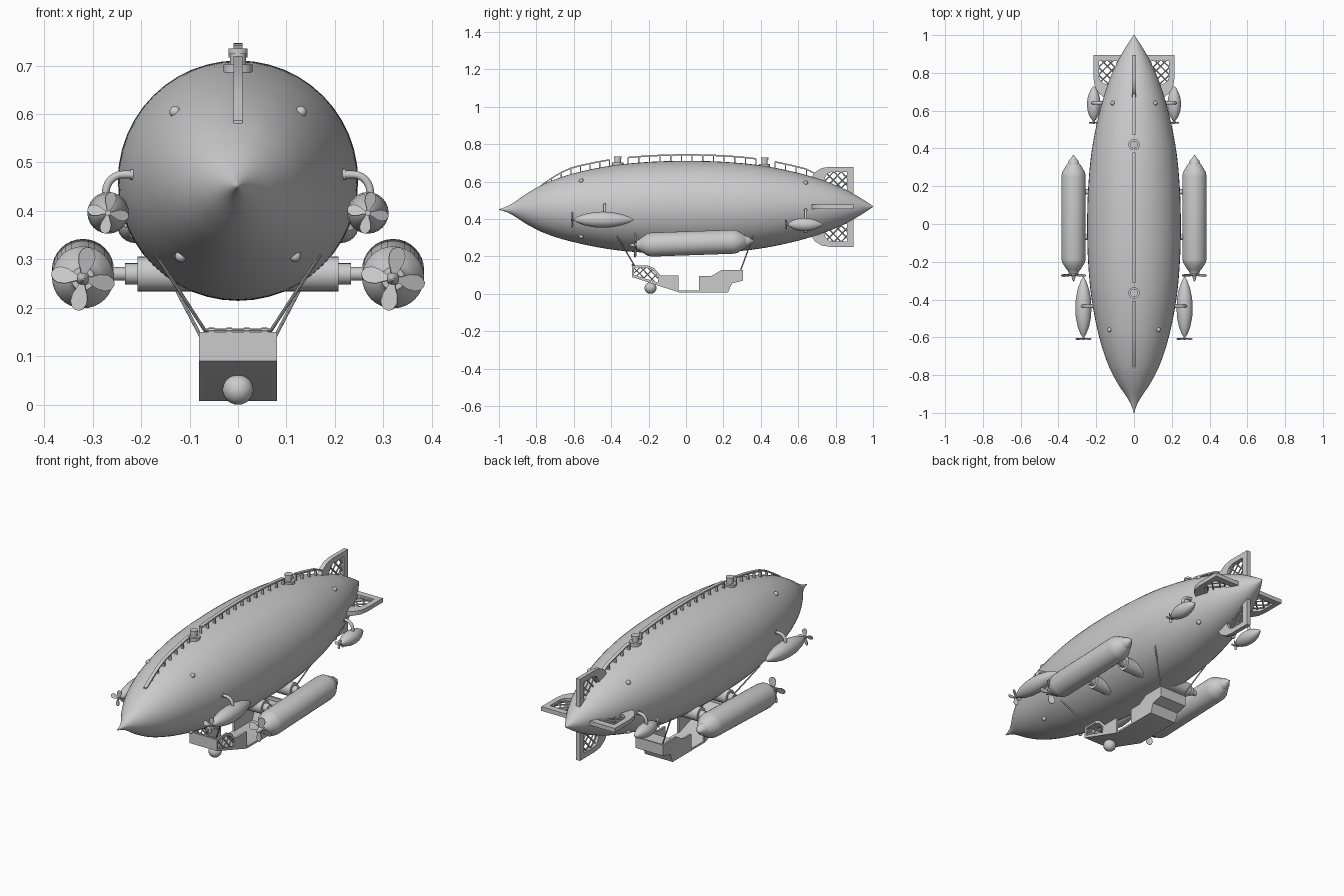
import bpy, bmesh, math
from mathutils import Vector, Matrix

if "Cube" in bpy.data.objects:
    bpy.data.objects.remove(bpy.data.objects["Cube"])

HULL = [(-1, .002), (-.96, .014), (-.92, .036), (-.85, .083), (-.75, .135), (-.6, .184), (-.4, .224),
        (-.2, .243), (0, .248), (.2, .242), (.4, .222), (.6, .181), (.75, .135), (.85, .092), (.94, .042), (1, .002)]


def hull_r(y):
    n = len(HULL)
    slope = lambda i: ((HULL[min(i + 1, n - 1)][1] - HULL[max(i - 1, 0)][1]) /
                       (HULL[min(i + 1, n - 1)][0] - HULL[max(i - 1, 0)][0]))
    for i in range(n - 1):
        (a, p), (b, q) = HULL[i], HULL[i + 1]
        if y <= b:
            h = b - a
            t = (y - a) / h
            return ((2*t**3 - 3*t*t + 1) * p + (t**3 - 2*t*t + t) * h * slope(i)
                    + (3*t*t - 2*t**3) * q + (t**3 - t*t) * h * slope(i + 1))
    return 0


def hull_z(y):
    return .4625 + .004 * y - (.008 * max(0, -y - .6) / .4)


def finish(name, bm, M=Matrix(), angle=35):
    bmesh.ops.recalc_face_normals(bm, faces=bm.faces)
    bm.transform(M)
    me = bpy.data.meshes.new(name)
    bm.to_mesh(me)
    bm.free()
    ob = bpy.data.objects.new(name, me)
    bpy.context.collection.objects.link(ob)
    bpy.ops.object.select_all(action='DESELECT')
    bpy.context.view_layer.objects.active = ob
    ob.select_set(True)
    bpy.ops.object.shade_smooth_by_angle(angle=math.radians(angle))
    return ob


def lathe(name, prof, M=Matrix(), seg=32, axis_z=lambda y: 0):
    """Revolve (y, r) points about the y axis, with caps."""
    bm = bmesh.new()
    rings = [[bm.verts.new((r * math.cos(2*math.pi*k/seg), y, axis_z(y) + r * math.sin(2*math.pi*k/seg)))
              for k in range(seg)] for y, r in prof]
    for a, b in zip(rings, rings[1:]):
        for k in range(seg):
            bm.faces.new((a[k], a[(k+1) % seg], b[(k+1) % seg], b[k]))
    bm.faces.new(rings[0])
    bm.faces.new(rings[-1])
    return finish(name, bm, M)


def rod(name, pts, r, seg=10):
    """Round tube swept along points."""
    pts = [Vector(p) for p in pts]
    bm = bmesh.new()
    rings = []
    for i, p in enumerate(pts):
        d = (pts[min(i+1, len(pts)-1)] - pts[max(i-1, 0)]).normalized()
        u = d.cross(Vector((0, 1, 0)) if abs(d.y) < .9 else Vector((1, 0, 0))).normalized()
        v = d.cross(u)
        rings.append([bm.verts.new(p + r * (u * math.cos(2*math.pi*k/seg) + v * math.sin(2*math.pi*k/seg)))
                      for k in range(seg)])
    for a, b in zip(rings, rings[1:]):
        for k in range(seg):
            bm.faces.new((a[k], a[(k+1) % seg], b[(k+1) % seg], b[k]))
    bm.faces.new(rings[0])
    bm.faces.new(rings[-1])
    return finish(name, bm)


def plate(name, outer, t, M=Matrix(), inner=None):
    """Plate in the local YZ plane, thickness t along x, optional window."""
    bm = bmesh.new()
    o = [bm.verts.new((-t/2, *p)) for p in outer]
    if inner:
        i = [bm.verts.new((-t/2, *p)) for p in inner]
        n = len(o)
        fs = [bm.faces.new((o[k], o[(k+1) % n], i[(k+1) % n], i[k])) for k in range(n)]
    else:
        fs = [bm.faces.new(o)]
    res = bmesh.ops.extrude_face_region(bm, geom=fs, use_keep_orig=True)
    bmesh.ops.translate(bm, vec=(t, 0, 0), verts=[g for g in res['geom'] if isinstance(g, bmesh.types.BMVert)])
    return finish(name, bm, M)


def ball(name, loc, r, scale=(1, 1, 1)):
    bm = bmesh.new()
    bmesh.ops.create_uvsphere(bm, u_segments=20, v_segments=12, radius=r)
    return finish(name, bm, Matrix.Translation(loc) @ Matrix.Diagonal((*scale, 1)))


def propeller(name, loc, length, width):
    shape = [(.0, .15), (.25, .45), (.5, .9), (.75, 1), (.92, .7), (1, .2)]
    bm = bmesh.new()
    for k in range(4):
        R = Matrix.Rotation(math.radians(10 + 90*k), 4, 'Y') @ Matrix.Rotation(math.radians(20), 4, 'Z')
        out = [(s*w*width, l*length) for s, pts in ((1, shape), (-1, shape[::-1])) for l, w in pts]
        a = [bm.verts.new(R @ Vector((x, -.0015, z))) for x, z in out]
        b = [bm.verts.new(R @ Vector((x, .0015, z))) for x, z in out]
        bm.faces.new(a)
        bm.faces.new(b[::-1])
        for i in range(len(a)):
            j = (i + 1) % len(a)
            bm.faces.new((a[i], a[j], b[j], b[i]))
    finish(name, bm, Matrix.Translation(loc))


T = Matrix.Translation

# Envelope
ys = [-1 + 2 * i / 80 for i in range(81)]
lathe("hull", [(y, hull_r(y)) for y in ys], seg=48, axis_z=hull_z)

# Spine rails on posts, in three runs between the vents
for n, (y0, y1) in enumerate(((-.77, -.41), (-.31, .375), (.475, .7))):
    steps = max(4, round((y1 - y0) / .055))
    pts = []
    for i in range(steps + 1):
        y = y0 + (y1 - y0) * i / steps
        h = .036 * min(1, (y + .79) / .15, (.8 - y) / .15)
        top = hull_z(y) + hull_r(y)
        pts.append((y, top + h))
        plate("rail_post", [(y-.003, top-.01), (y+.003, top-.01), (y+.003, top+h-.004), (y-.003, top+h-.004)], .014)
    plate("spine_rail", pts + [(y, z - .008) for y, z in pts[::-1]], .018)

# Top vents
for y in (-.365, .42):
    M = T((0, y, hull_z(y) + hull_r(y))) @ Matrix.Rotation(math.radians(90), 4, 'X')
    lathe("top_vent", [(-.02, .03), (.012, .03), (.012, .017), (.034, .017), (.034, .02), (.045, .02)], M, 24)

# Tail fins with lattice windows
F_OUT = [(.64, .1), (.665, .15), (.69, .185), (.725, .207), (.77, .214), (.895, .214), (.895, .02)]
F_IN = [(.735, .128), (.738, .14), (.745, .16), (.758, .178), (.78, .186), (.862, .186), (.862, .09)]
F_BARS = [(.735, .13, .79, .188), (.76, .115, .83, .188), (.8, .105, .865, .17),
          (.75, .18, .83, .1), (.79, .188, .865, .11), (.83, .188, .865, .15), (.83, .1, .865, .135)]
for k in range(4):
    M = T((0, 0, .465)) @ Matrix.Rotation(math.radians(90*k), 4, 'Y')
    plate("tail_fin", F_OUT, .022, M, F_IN)
    for a, b, c, d in F_BARS:
        rod("fin_lattice", [M @ Vector((0, a, b)), M @ Vector((0, c, d))], .004, 6)

SMALL = [(-.165, .003), (-.15, .014), (-.11, .03), (-.06, .04), (-.01, .043), (.04, .04), (.09, .03), (.135, .014), (.155, .002)]
BIG = [(-.325, .002), (-.31, .008), (-.285, .014), (-.285, .024), (-.268, .03), (-.262, .036), (-.225, .06), (-.205, .064),
       (.235, .064), (.255, .06), (.295, .036), (.3, .03), (.315, .026), (.33, .012), (.345, .002)]

for s in (-1, 1):
    # Small engine pods on bent pipes
    for tag, x, y, z, k in (("front", .268, -.435, .396, 1), ("rear", .213, .64, .37, .58)):
        lathe(tag + "_pod", [(a*k, b*(1 if k == 1 else .84)) for a, b in SMALL], T((s*x, y, z)), 24)
        arc = [(s*(x - .03 + .035*math.sin(t)), y, z + .042 + .037*math.cos(t))
               for t in [math.pi/2*i/6 for i in range(7)]]
        rod(tag + "_pod_pipe", [(s*(x-.13), y, z + .079)] + arc + [(s*(x+.005), y, z)], .008, 12)
        rod(tag + "_pipe_flange", [(s*(hull_r(y)-.02), y, z+.079), (s*(hull_r(y)+.004), y, z+.079)], .011, 12)
        py = y - .165*k
        rod(tag + "_prop_hub", [(s*x, py - .015, z), (s*x, py + .03, z)], .006)
        propeller(tag + "_propeller", (s*x, py - .008, z), .043*(1 if k == 1 else .6), .012*(1 if k == 1 else .6))

    # Large engines, tilted slightly nose down
    M = T((s*.32, .02, .27)) @ Matrix.Rotation(math.radians(2), 4, 'X')
    lathe("main_engine", BIG, M, 32)
    propeller("main_propeller", M @ Vector((0, -.292, 0)), .066, .018)
    for y in (-.07, .17):
        Mx = T((0, y, .27)) @ Matrix.Rotation(math.radians(-90*s), 4, 'Z')
        lathe("engine_strut", [(.08, .036), (.207, .036), (.207, .022), (.233, .022), (.233, .014), (.3, .014)], Mx, 24)

    # Hull lamps
    for y, x, dz in ((-.56, .135, .15), (-.56, .125, -.163), (.64, .11, .125), (.64, .11, -.125)):
        d = Vector((s*x, 0, dz)).normalized() * hull_r(y)
        ball("hull_lamp", (d.x, y, hull_z(y) + d.z), .012)

    # Suspension cables
    rod("front_cable", [(s*.17, -.37, .31), (s*.066, -.275, .15)], .0035, 8)
    rod("rear_cable", [(s*.165, .36, .31), (s*.066, .29, .12)], .0035, 8)

# Gondola side walls with lattice bow windows
BOW = [(-.29, .09), (-.29, .15), (-.2, .15), (-.17, .137), (-.135, .097), (-.04, .097), (-.04, .008)]
BOW_WIN = [(-.279, .1), (-.279, .14), (-.205, .14), (-.178, .126), (-.153, .1), (-.147, .09), (-.15, .06)]
BOW_BARS = [(-.279, .11, -.245, .14), (-.265, .095, -.215, .14), (-.225, .085, -.18, .127), (-.19, .07, -.155, .105),
            (-.279, .14, -.225, .083), (-.24, .14, -.17, .066), (-.205, .14, -.15, .083)]
STERN = [(.07, .008), (.07, .095), (.135, .095), (.19, .127), (.305, .127), (.305, .07), (.245, .055), (.225, .008)]
for s in (-1, 1):
    plate("gondola_bow_wall", BOW, .01, T((s*.075, 0, 0)), BOW_WIN)
    plate("gondola_stern_wall", STERN, .01, T((s*.075, 0, 0)))
    for a, b, c, d in BOW_BARS:
        rod("bow_lattice", [(s*.075, a, b), (s*.075, c, d)], .0035, 6)

# Gondola floor, bow plate and stern plate as one folded strip
lower = [(-.29, .15), (-.29, .09), (-.04, .008), (.225, .008), (.245, .055), (.305, .07), (.305, .127)]
upper = [(-.281, .15), (-.281, .097), (-.038, .018), (.218, .018), (.238, .063), (.296, .077), (.296, .127)]
plate("gondola_shell", lower + upper[::-1], .158)
plate("stern_bench", [(.19, .1), (.3, .1), (.3, .108), (.19, .108)], .145)

# Bow handrail with knobs
rod("bow_handrail", [(-.07, -.285, .154), (.07, -.285, .154)], .003, 8)
for x in (-.055, -.018, .018, .055):
    rod("handrail_knob", [(x-.006, -.285, .153), (x+.006, -.285, .153)], .006, 8)

# Searchlight below the bow
ball("searchlight", (0, -.19, .031), .032, (1, 1, .97))
